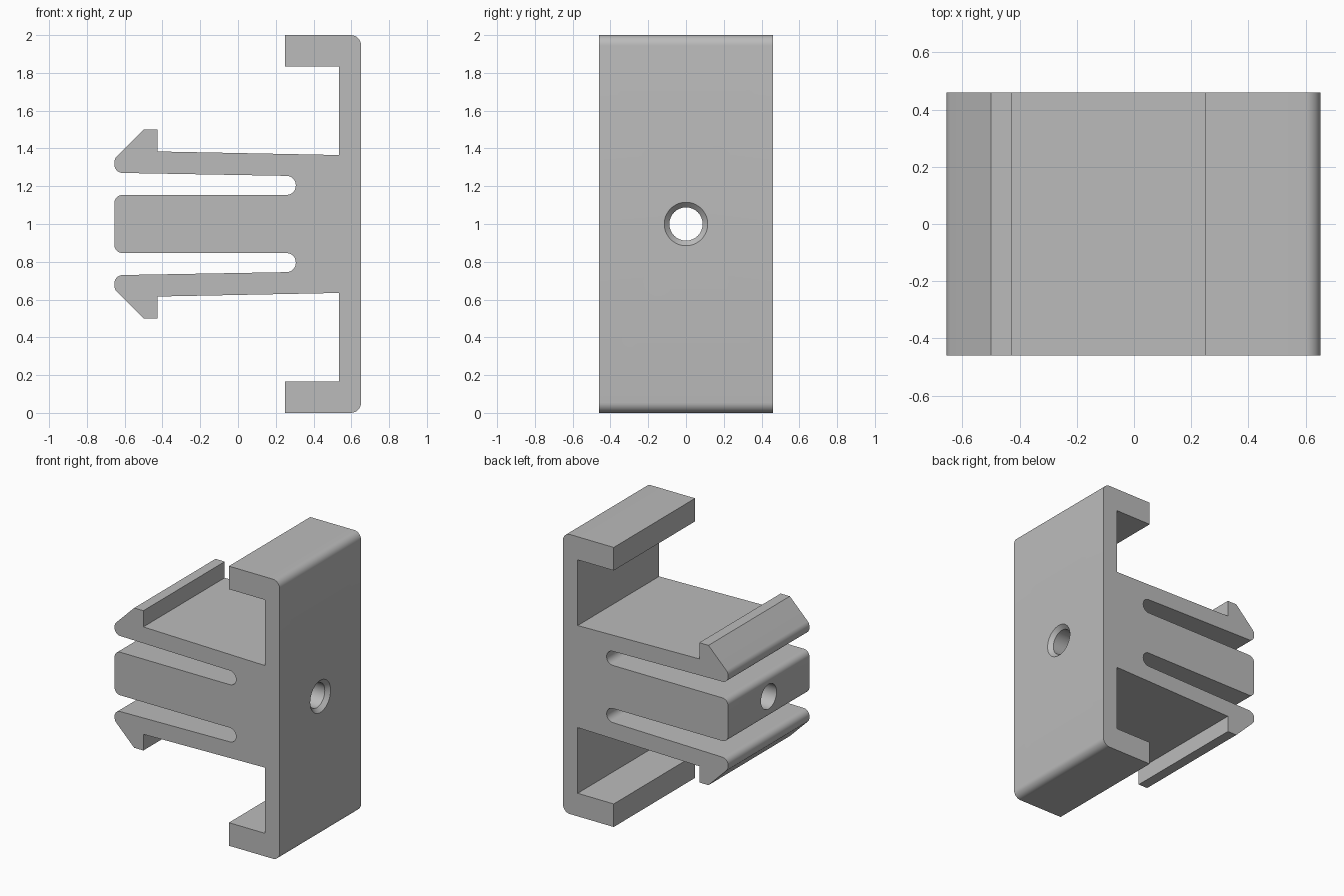
import bpy, bmesh, math
from mathutils import Vector, Matrix

cube = bpy.data.objects.get("Cube")
if cube:
    bpy.data.objects.remove(cube, do_unlink=True)

DEPTH = 0.92
MID_Z = 1.0


def fillet(points, segments=8):
    """Turn (x, z, radius) corners into a rounded closed outline."""
    outline = []
    for i, (x, z, r) in enumerate(points):
        p = Vector((x, z))
        if r == 0:
            outline.append(p)
            continue
        a = (Vector(points[i - 1][:2]) - p).normalized()
        b = (Vector(points[(i + 1) % len(points)][:2]) - p).normalized()
        half = a.angle(b) / 2
        centre = p + (a + b).normalized() * (r / math.sin(half))
        start = p + a * (r / math.tan(half)) - centre
        end = p + b * (r / math.tan(half)) - centre
        sweep = math.atan2(start.x * end.y - start.y * end.x, start.dot(end))
        for k in range(segments + 1):
            outline.append(centre + Matrix.Rotation(sweep * k / segments, 2) @ start)
    return outline


def make_object(name, bm):
    bmesh.ops.recalc_face_normals(bm, faces=bm.faces)
    mesh = bpy.data.meshes.new(name)
    bm.to_mesh(mesh)
    bm.free()
    obj = bpy.data.objects.new(name, mesh)
    bpy.context.collection.objects.link(obj)
    return obj


# Upper half outline: back plate, lip, barbed arm, slot, centre tongue
upper = [
    (0.652, 1.0, 0.055), (0.25, 1.0, 0), (0.25, 0.835, 0), (0.535, 0.835, 0),
    (0.535, 0.365, 0), (-0.427, 0.384, 0), (-0.427, 0.5, 0), (-0.5, 0.5, 0),
    (-0.655, 0.345, 0.05), (-0.655, 0.271, 0.045),
    (0.306, 0.254, 0.049), (0.306, 0.154, 0.049), (-0.655, 0.154, 0.045),
]
lower = [(x, -z, r) for x, z, r in reversed(upper)]

# Clip body, extruded front to back
bm = bmesh.new()
face = bm.faces.new([bm.verts.new((p.x, -DEPTH / 2, MID_Z + p.y))
                     for p in fillet(upper + lower)])
new = bmesh.ops.extrude_face_region(bm, geom=[face])["geom"]
bmesh.ops.translate(bm, vec=(0, DEPTH, 0),
                    verts=[v for v in new if isinstance(v, bmesh.types.BMVert)])
body = make_object("clip_body", bm)

# Countersunk screw hole cutter, revolved around the x axis
bm = bmesh.new()
sides = 48
rings = []
for x, r in [(-0.8, 0.088), (0.625, 0.088), (0.672, 0.135)]:
    rings.append([bm.verts.new((x, r * math.cos(math.tau * k / sides),
                                MID_Z + r * math.sin(math.tau * k / sides)))
                  for k in range(sides)])
for a, b in zip(rings, rings[1:]):
    for k in range(sides):
        n = (k + 1) % sides
        bm.faces.new((a[k], a[n], b[n], b[k]))
bm.faces.new(rings[0])
bm.faces.new(rings[-1])
cutter = make_object("hole_cutter", bm)
cutter.hide_render = True

# Cut the hole and drop the cutter
bpy.ops.object.select_all(action="DESELECT")
body.select_set(True)
bpy.context.view_layer.objects.active = body
cut = body.modifiers.new("screw_hole", "BOOLEAN")
cut.operation = "DIFFERENCE"
cut.solver = "EXACT"
cut.object = cutter
bpy.ops.object.modifier_apply(modifier=cut.name)
bpy.data.objects.remove(cutter, do_unlink=True)

# Plain grey plastic
grey = bpy.data.materials.new("grey_plastic")
grey.use_nodes = True
colour = (0.5, 0.5, 0.5, 1)
grey.diffuse_color = colour
grey.node_tree.nodes["Principled BSDF"].inputs["Base Color"].default_value = colour
body.data.materials.clear()
body.data.materials.append(grey)

bpy.ops.object.shade_smooth_by_angle(angle=math.radians(30))
